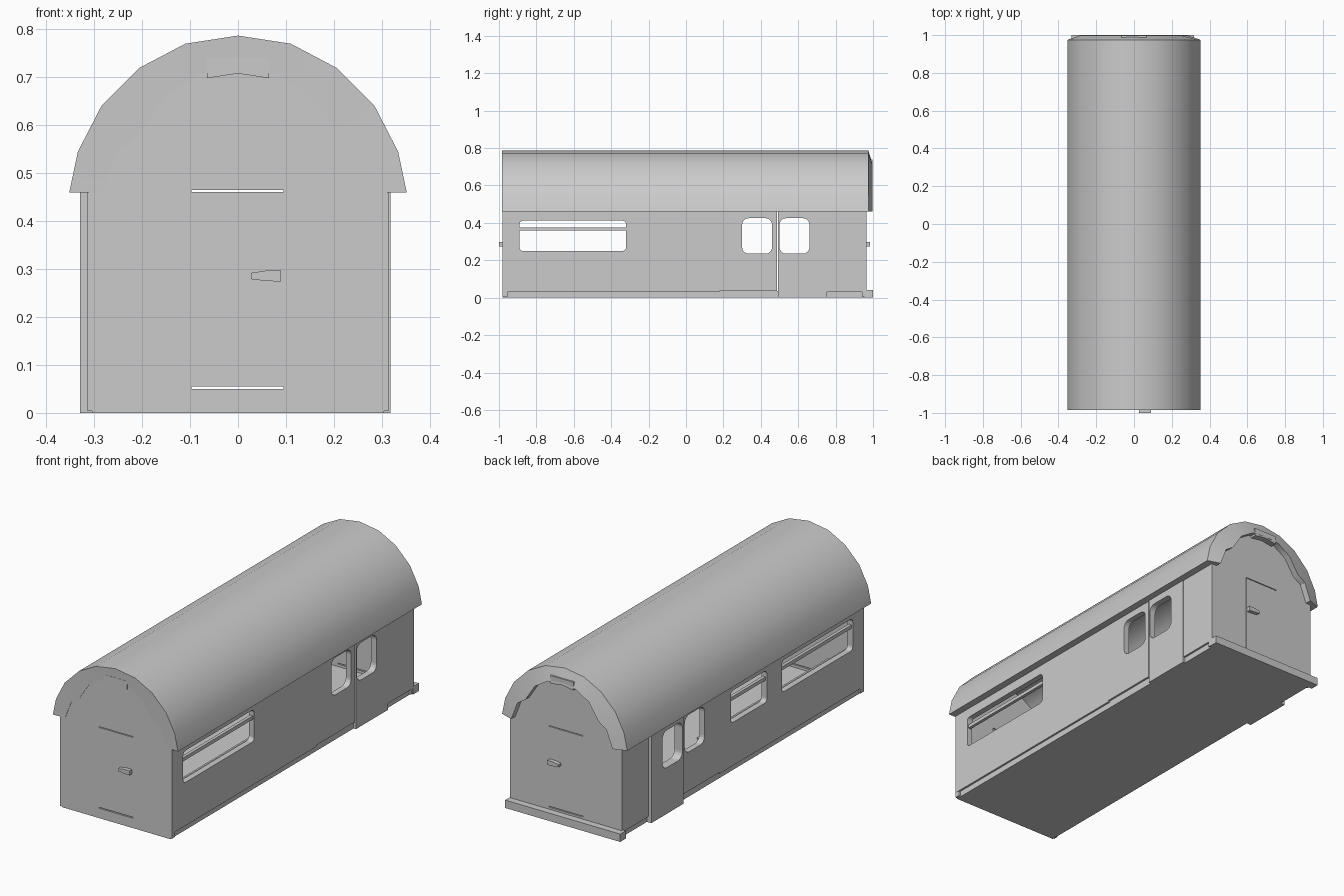
import bpy, bmesh, math
from mathutils import Matrix

if "Cube" in bpy.data.objects:
    bpy.data.objects.remove(bpy.data.objects["Cube"])

# local (u, v, w) -> world: side plates use (y, z, x), end plates use (x, z, -y)
SIDE = Matrix(((0, 0, 1, 0), (1, 0, 0, 0), (0, 1, 0, 0), (0, 0, 0, 1)))
END = Matrix(((1, 0, 0, 0), (0, 0, -1, 0), (0, 1, 0, 0), (0, 0, 0, 1)))


def rrect(u0, u1, v0, v1, r=0.0, n=5):
    if r == 0:
        return [(u0, v0), (u1, v0), (u1, v1), (u0, v1)]
    pts = []
    corners = [(u1 - r, v1 - r), (u0 + r, v1 - r), (u0 + r, v0 + r), (u1 - r, v0 + r)]
    for k, (cu, cv) in enumerate(corners):
        for i in range(n + 1):
            a = math.pi / 2 * (k + i / n)
            pts.append((cu + r * math.cos(a), cv + r * math.sin(a)))
    return pts


def plate(name, loops, a, b, basis):
    """Flat plate with holes: first loop is the outline, spanning a..b across."""
    cu = bpy.data.curves.new(name, 'CURVE')
    cu.dimensions = '2D'
    cu.fill_mode = 'BOTH'
    cu.extrude = abs(b - a) / 2
    for loop in loops:
        sp = cu.splines.new('POLY')
        sp.points.add(len(loop) - 1)
        for p, (u, v) in zip(sp.points, loop):
            p.co = (u, v, 0, 1)
        sp.use_cyclic_u = True
    tmp = bpy.data.objects.new(name + "_outline", cu)
    me = bpy.data.meshes.new_from_object(tmp)
    bpy.data.objects.remove(tmp)
    mid = (a + b) / 2
    me.transform(basis @ Matrix.Translation((0, 0, mid if basis is SIDE else -mid)))
    bm = bmesh.new()
    bm.from_mesh(me)
    bmesh.ops.remove_doubles(bm, verts=bm.verts, dist=1e-5)
    bmesh.ops.recalc_face_normals(bm, faces=bm.faces)
    for f in bm.faces:
        f.smooth = False
    bm.to_mesh(me)
    bm.free()
    ob = bpy.data.objects.new(name, me)
    bpy.context.collection.objects.link(ob)
    return ob


def mirrored(half):
    """Right half, eave to ridge -> complete arch."""
    return half + [(-x, z) for x, z in reversed(half[:-1])]


# roof: faceted arch shell, rear end flares outward towards the inner edge
outer = mirrored([(.352, .46), (.334, .545), (.285, .64), (.205, .72), (.11, .77), (0, .787)])
inner = mirrored([(.285, .46), (.25, .55), (.205, .58), (.152, .662), (.08, .707), (0, .715)])
bm = bmesh.new()
rings = [[bm.verts.new((x, y, z)) for x, z in prof]
         for prof, y in ((outer, -.985), (outer, .975), (inner, .998), (inner, -.982))]
for k in range(4):
    r0, r1 = rings[k], rings[(k + 1) % 4]
    for i in range(len(outer) - 1):
        bm.faces.new((r0[i], r0[i + 1], r1[i + 1], r1[i]))
for i in (0, -1):
    bm.faces.new([r[i] for r in rings])
bmesh.ops.recalc_face_normals(bm, faces=bm.faces)
me = bpy.data.meshes.new("roof")
bm.to_mesh(me)
bm.free()
roof = bpy.data.objects.new("roof", me)
bpy.context.collection.objects.link(roof)
bpy.context.view_layer.objects.active = roof
roof.select_set(True)
bpy.ops.object.shade_smooth_by_angle(angle=math.radians(30))

# floor slab and rear step
plate("floor", [rrect(-.305, .305, 0, .037)], -.98, .97, END)
plate("rear_step", [rrect(-.33, .317, 0, .04)], .955, 1.0, END)

# end walls with door, handle and arch keystone
arch = mirrored([(.314, .004), (.314, .48), (.285, .55), (.225, .62), (.165, .69), (.09, .725), (0, .735)])
handle = [(.027, .279), (.06, .275), (.09, .274), (.09, .297), (.06, .297), (.027, .292)]
keystone = [(-.065, .698), (0, .708), (.065, .698), (.065, .74), (-.065, .74)]
for tag, y_out, y_in, y_tip in (("front", -.98, -.955, -1.0), ("rear", .965, .94, .985)):
    plate(tag + "_wall", [arch, rrect(-.097, .095, .05, .465)], y_out, y_in, END)
    plate(tag + "_door", [rrect(-.0965, .0945, .055, .461)], y_out, y_in, END)
    plate(tag + "_door_handle", [handle], y_in, y_tip, END)
    plate(tag + "_keystone", [keystone], y_in, -.984 if tag == "front" else .997, END)

# side walls, sliding doors and windows
LONG = (-.89, -.32, .25, .412)
MID = (-.2, .09, .25, .412)
for tag, s in (("right", 1), ("left", -1)):
    out, proud, inn = .315 * s, (.318 if s > 0 else -.33), .285 * s
    windows = [LONG] + ([MID] if s < 0 else [])
    holes = [rrect(*w, .02) for w in windows]
    plate(tag + "_side_wall", [rrect(-.98, .18, .03, .465)] + holes, out, inn, SIDE)
    for i, (y0, y1, z0, z1) in enumerate(windows):
        plate(f"{tag}_window_bar_{i}", [rrect(y0 - .003, y1 + .003, .358, .376)],
              .308 * s, .292 * s, SIDE)
    plate(tag + "_door_leaf_front", [rrect(.18, .486, .037, .465), rrect(.30, .46, .235, .425, .035)],
          out, inn, SIDE)
    plate(tag + "_door_leaf_rear", [rrect(.493, .75, .0, .465), rrect(.50, .66, .235, .425, .035)],
          proud, inn, SIDE)
    plate(tag + "_rear_panel", [rrect(.75, .966, .03, .465)], out, inn, SIDE)
    # inside bench: seat with raised back
    bench = [(.284 * s, .037), (.17 * s, .037), (.16 * s, .13), (.15 * s, .15),
             (.245 * s, .14), (.262 * s, .235), (.284 * s, .24)]
    plate(tag + "_bench", [bench], -.93, .13, END)
